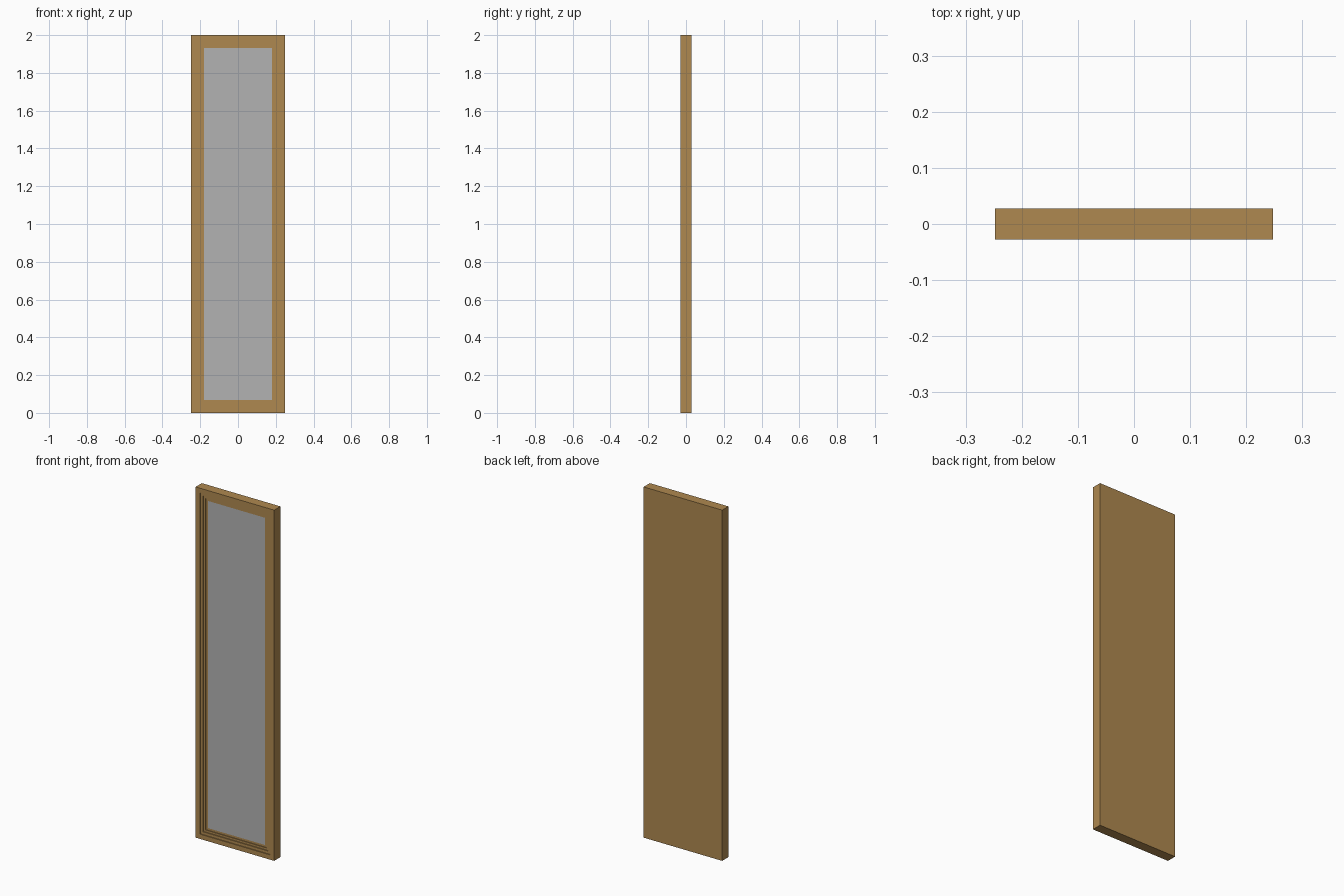
import bpy, bmesh

if "Cube" in bpy.data.objects:
    bpy.data.objects.remove(bpy.data.objects["Cube"])

W, D, H = 0.248, 0.028, 2.0   # half width, half depth, height


def material(name, rgb):
    m = bpy.data.materials.new(name)
    m.diffuse_color = (*rgb, 1)
    m.use_nodes = True
    m.node_tree.nodes["Principled BSDF"].inputs["Base Color"].default_value = m.diffuse_color
    return m


wood = material("oak wood", (0.43, 0.25, 0.08))
glass = material("mirror silver", (0.45, 0.45, 0.45))

bm = bmesh.new()


def ring(inset, y):
    x = W - inset
    return [bm.verts.new(p) for p in ((-x, y, inset), (x, y, inset),
                                      (x, y, H - inset), (-x, y, H - inset))]


# Stepped frame: (inset from the edge, depth behind the front face)
steps = [(0, 2 * D), (0, 0), (0.027, 0), (0.027, 0.005), (0.043, 0.005),
         (0.043, 0.010), (0.055, 0.010), (0.055, 0.014), (0.067, 0.014)]
rings = [ring(i, -D + d) for i, d in steps]
for a, b in zip(rings, rings[1:]):
    for k in range(4):
        n = (k + 1) % 4
        bm.faces.new((a[k], a[n], b[n], b[k]))

# Back board and mirror pane
bm.faces.new(rings[0][::-1])
pane = bm.faces.new(rings[-1])
pane.material_index = 1
bmesh.ops.recalc_face_normals(bm, faces=bm.faces)

mesh = bpy.data.meshes.new("mirror_frame")
bm.to_mesh(mesh)
bm.free()
mesh.materials.append(wood)
mesh.materials.append(glass)
bpy.context.collection.objects.link(bpy.data.objects.new("framed_mirror", mesh))
